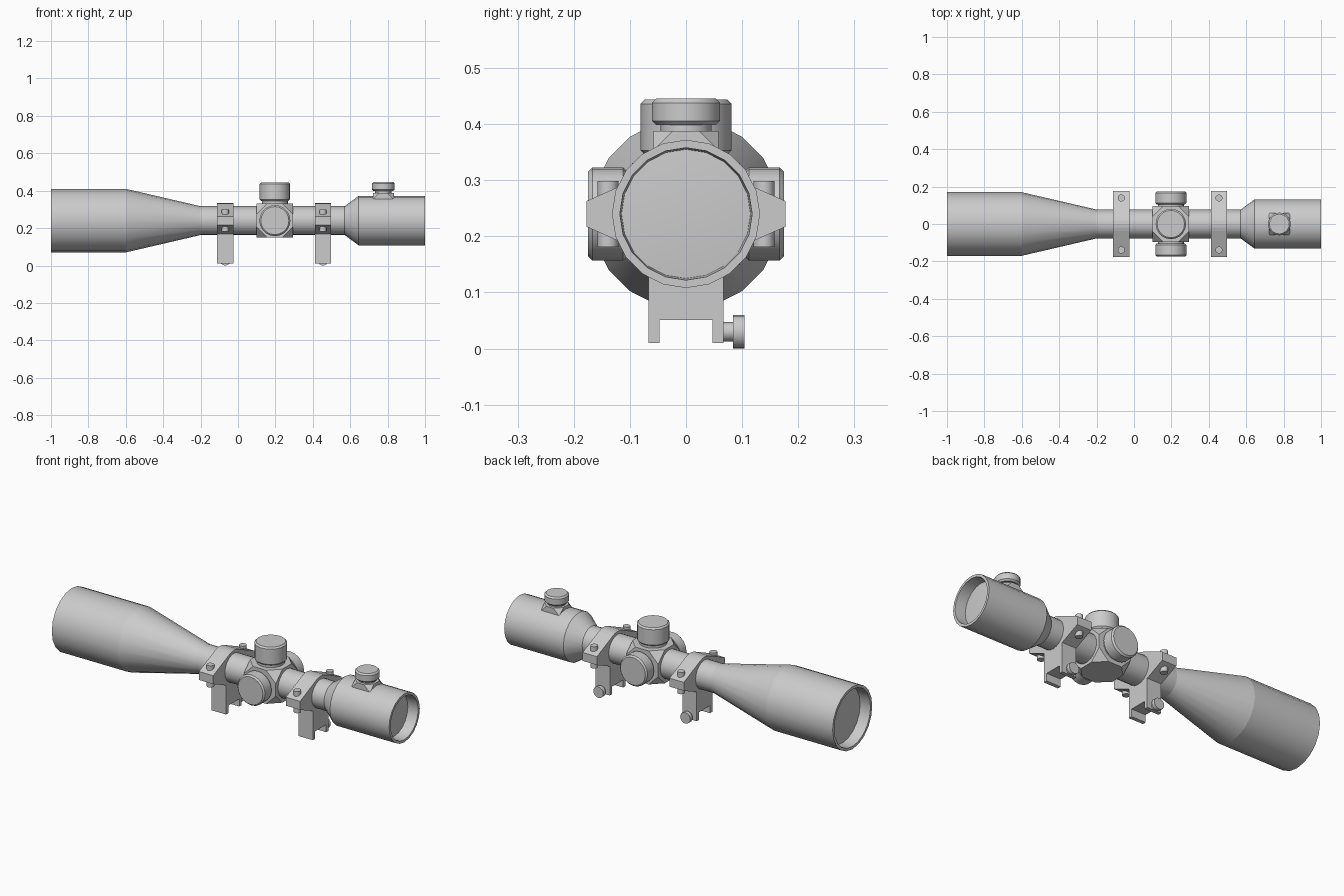
import bpy, bmesh, math
from mathutils import Matrix, Vector

if "Cube" in bpy.data.objects:
    bpy.data.objects.remove(bpy.data.objects["Cube"])

AXIS_Z = 0.24
SIDES = 20


def finish(name, bm):
    bmesh.ops.recalc_face_normals(bm, faces=bm.faces)
    me = bpy.data.meshes.new(name)
    bm.to_mesh(me)
    bm.free()
    ob = bpy.data.objects.new(name, me)
    bpy.context.collection.objects.link(ob)
    return ob


def lathe(name, profile, origin, direction, sides=SIDES):
    """Spin (distance, radius) points round an axis; crisp rings, smooth sides."""
    d = Vector(direction)
    u = Vector((0, 0, 1)) if abs(d.z) < 0.5 else Vector((1, 0, 0))
    v = d.cross(u)
    bm = bmesh.new()
    rings = []
    for a, r in profile:
        c = Vector(origin) + d * a
        n = sides if r > 0 else 1
        rings.append([bm.verts.new(c + r * (u * math.cos(2 * math.pi * i / sides)
                                            + v * math.sin(2 * math.pi * i / sides)))
                      for i in range(n)])
    for p, q in zip(rings, rings[1:]):
        for i in range(sides):
            j = (i + 1) % sides
            loop = [p[i % len(p)], p[j % len(p)], q[j % len(q)], q[i % len(q)]]
            bm.faces.new(list(dict.fromkeys(loop))).smooth = True
    for ring in rings:
        for i in range(len(ring) if len(ring) > 1 else 0):
            e = bm.edges.get((ring[i], ring[(i + 1) % sides]))
            if e:
                e.smooth = False
    return finish(name, bm)


def cut_corner_block(name, centre, half, cut):
    bm = bmesh.new()
    bmesh.ops.create_cube(bm, size=2)
    bmesh.ops.scale(bm, vec=half, verts=bm.verts)
    bmesh.ops.bevel(bm, geom=bm.verts[:], offset=cut, segments=1, affect='VERTICES')
    bmesh.ops.translate(bm, vec=centre, verts=bm.verts)
    return finish(name, bm)


def prism(name, points, x0, x1):
    """Extrude a (y, z) outline along x."""
    bm = bmesh.new()
    f = bm.faces.new([bm.verts.new((x0, y, z)) for y, z in points])
    ext = bmesh.ops.extrude_face_region(bm, geom=[f])
    bmesh.ops.translate(bm, vec=(x1 - x0, 0, 0),
                        verts=[g for g in ext['geom'] if isinstance(g, bmesh.types.BMVert)])
    return finish(name, bm)


def knob(name, origin, direction, r, neck_r, neck, height):
    b = 0.008
    lathe(name, [(-0.02, 0), (-0.02, neck_r), (neck, neck_r), (neck, r - b), (neck + b, r),
                 (height - b, r), (height, r - b), (height, 0)], origin, direction)


# Main tube with recessed, slightly domed lenses at both ends
lathe("scope_tube",
      [(-0.95, 0), (-0.94, 0.152), (-1, 0.155), (-1, 0.17), (-0.6, 0.17), (-0.2, 0.077),
       (0.57, 0.077), (0.645, 0.132), (1, 0.132), (1, 0.118), (0.94, 0.115), (0.95, 0)],
      (0, 0, AXIS_Z), (1, 0, 0))

# Central turret block and its three knobs
CX = 0.197
cut_corner_block("turret_block", (CX, 0, AXIS_Z), (0.097, 0.096, 0.091), 0.057)
knob("top_turret", (CX, 0, 0.331), (0, 0, 1), 0.081, 0.07, 0.014, 0.113)
for side, s in (("front", -1), ("back", 1)):
    knob(side + "_turret", (CX, s * 0.096, AXIS_Z), (0, s, 0), 0.083, 0.07, 0.008, 0.079)

# Eyepiece saddle and knob
cut_corner_block("eyepiece_saddle", (0.777, 0, 0.335), (0.056, 0.058, 0.053), 0.035)
knob("eyepiece_knob", (0.777, 0, 0.388), (0, 0, 1), 0.061, 0.045, 0.01, 0.058)

# Mount ring outline: round clamp running out to bolt flanges, with a rail foot
R = 0.093
arc = [(R * math.sin(math.radians(a)), R * math.cos(math.radians(a))) for a in (24, 12, 0, -12, -24)]
ring = ([(0.177, -0.023), (0.177, 0.023)] + arc + [(-0.177, 0.023), (-0.177, -0.023)]
        + [(y, -z) for y, z in reversed(arc)])
ring = [(y, z + AXIS_Z) for y, z in ring]
foot = [(-0.067, 0.18), (-0.067, 0.01), (-0.047, 0.01), (-0.047, 0.051),
        (0.047, 0.051), (0.047, 0.01), (0.067, 0.01), (0.067, 0.18)]

for tag, x in (("front", -0.068), ("rear", 0.454)):
    prism(tag + "_mount_ring", ring, x - 0.043, x + 0.043)
    prism(tag + "_mount_foot", foot, x - 0.043, x + 0.043)
    for s in (-1, 1):
        lathe(tag + "_clamp_bolt", [(-0.059, 0), (-0.059, 0.019), (0.059, 0.019), (0.059, 0)],
              (x, s * 0.139, AXIS_Z), (0, 0, 1), 12)
    lathe(tag + "_rail_screw",
          [(0.05, 0), (0.05, 0.017), (0.084, 0.017), (0.084, 0.03), (0.104, 0.03), (0.104, 0)],
          (x, 0, 0.03), (0, 1, 0), 16)
